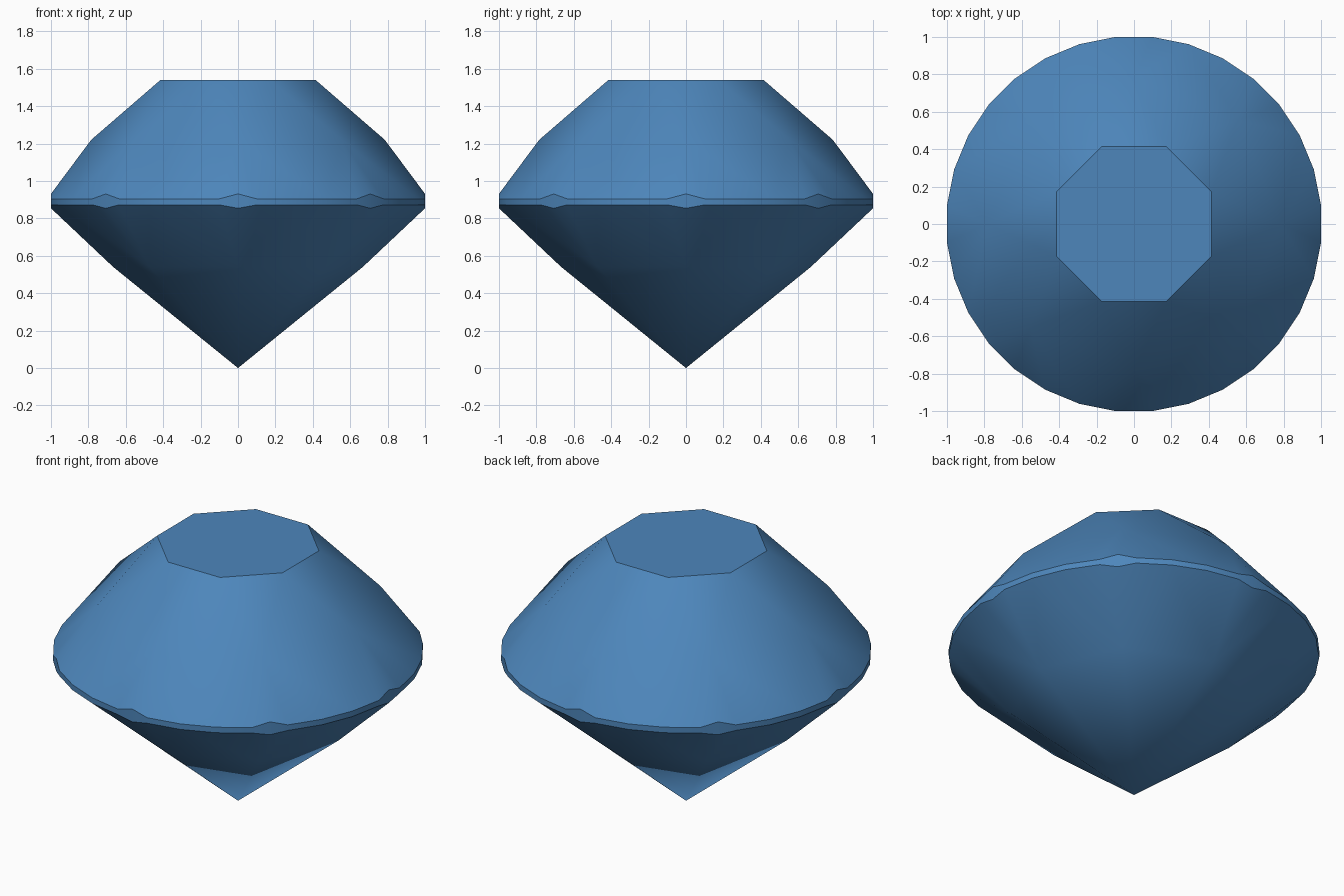
import bpy
import bmesh
import math

cube = bpy.data.objects.get("Cube")
if cube:
    bpy.data.objects.remove(cube, do_unlink=True)

SIDES = 8
STEP = 45.0
TABLE_R, TABLE_Z = 0.449, 1.54       # flat top octagon
STAR_R, STAR_Z = 0.785, 1.22         # crown break points
GIRDLE_R = 1.0 / math.cos(math.radians(5.625))
TOP_Z, TOP_PEAK = 0.905, 0.931       # upper girdle edge
LOW_Z, LOW_PEAK = 0.872, 0.854       # lower girdle edge
PAV_R, PAV_Z = 0.668, 0.541          # pavilion break points

# Single blue gem material
blue = bpy.data.materials.new("gem blue")
blue.use_nodes = True
colour = (0.075, 0.24, 0.50, 1.0)
blue.diffuse_color = colour
blue.node_tree.nodes["Principled BSDF"].inputs["Base Color"].default_value = colour

bm = bmesh.new()


def ring(radius, z, offset):
    """Eight vertices, one per side, at the given angle offset in degrees."""
    verts = []
    for i in range(SIDES):
        a = math.radians(i * STEP + offset)
        verts.append(bm.verts.new((radius * math.cos(a), radius * math.sin(a), z)))
    return verts


def girdle(z, peak):
    """Per side: a scallop peak followed by four edge points."""
    return [ring(1.0, peak, 0.0)] + [ring(GIRDLE_R, z, 5.625 + 11.25 * k) for k in range(4)]


table = ring(TABLE_R, TABLE_Z, STEP / 2)
star = ring(STAR_R, STAR_Z, 0.0)
upper = girdle(TOP_Z, TOP_PEAK)
lower = girdle(LOW_Z, LOW_PEAK)
pavilion = ring(PAV_R, PAV_Z, 0.0)
culet = bm.verts.new((0, 0, 0))

bm.faces.new(table)
for i in range(SIDES):
    j = (i + 1) % SIDES
    # Star facet and main kite of the crown
    bm.faces.new((star[i], table[i], table[i - 1]))
    bm.faces.new((table[i], star[i], upper[2][i], upper[3][i], star[j]))
    # Main kite of the pavilion
    bm.faces.new((culet, pavilion[j], lower[3][i], lower[2][i], pavilion[i]))
    # Paired half facets above and below the girdle
    for edge, tip in ((upper, star), (lower, pavilion)):
        bm.faces.new((tip[i], edge[0][i], edge[1][i], edge[2][i]))
        bm.faces.new((tip[j], edge[3][i], edge[4][i], edge[0][j]))
    # Girdle wall
    top = [edge[i] for edge in upper] + [upper[0][j]]
    low = [edge[i] for edge in lower] + [lower[0][j]]
    for k in range(5):
        bm.faces.new((low[k], low[k + 1], top[k + 1], top[k]))

bmesh.ops.recalc_face_normals(bm, faces=bm.faces[:])
mesh = bpy.data.meshes.new("cut_gem")
bm.to_mesh(mesh)
bm.free()
mesh.materials.append(blue)

gem = bpy.data.objects.new("cut_gem", mesh)
bpy.context.collection.objects.link(gem)

# Soft facets with crisp table and girdle edges
bpy.ops.object.select_all(action='DESELECT')
gem.select_set(True)
bpy.context.view_layer.objects.active = gem
bpy.ops.object.shade_smooth_by_angle(angle=math.radians(30))
